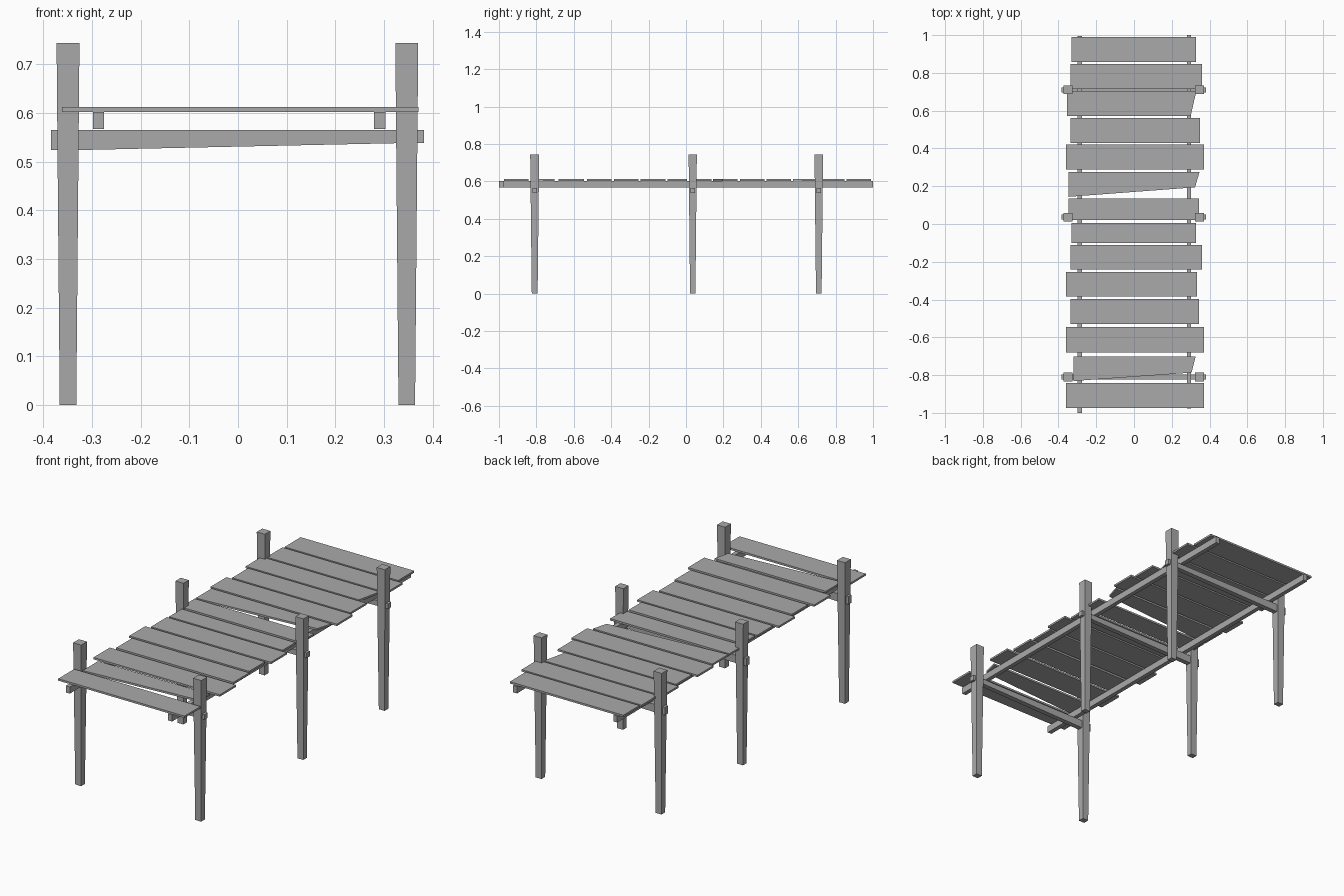
import bpy
import bmesh

cube = bpy.data.objects.get("Cube")
if cube:
    bpy.data.objects.remove(cube, do_unlink=True)

wood = bpy.data.materials.new("grey_wood")
wood.use_nodes = True
GREY = (0.4, 0.4, 0.4, 1)
wood.diffuse_color = GREY
wood.node_tree.nodes["Principled BSDF"].inputs["Base Color"].default_value = GREY


def loft(name, start, end):
    """Solid between two matching outlines."""
    bm = bmesh.new()
    a = [bm.verts.new(p) for p in start]
    b = [bm.verts.new(p) for p in end]
    n = len(a)
    bm.faces.new(a)
    bm.faces.new(b)
    for i in range(n):
        j = (i + 1) % n
        bm.faces.new((a[i], a[j], b[j], b[i]))
    bmesh.ops.recalc_face_normals(bm, faces=bm.faces)
    mesh = bpy.data.meshes.new(name)
    bm.to_mesh(mesh)
    bm.free()
    mesh.materials.append(wood)
    obj = bpy.data.objects.new(name, mesh)
    bpy.context.collection.objects.link(obj)
    return obj


def rect(x, y, hx, hy, z):
    return [(x - hx, y - hy, z), (x + hx, y - hy, z),
            (x + hx, y + hy, z), (x - hx, y + hy, z)]


# Deck planks: back edge, front edge, left end, right end
DECK, THICK = 0.602, 0.01
planks = [
    (0.99, 0.857, -0.33, 0.328), (0.847, 0.714, -0.335, 0.36),
    (0.704, 0.572, -0.356, 0.33), (0.562, 0.43, -0.335, 0.35),
    (0.42, 0.288, -0.361, 0.371), (0.276, 0.144, -0.346, 0.347),
    (0.136, 0.022, -0.346, 0.344), (0.006, -0.1, -0.33, 0.328),
    (-0.11, -0.242, -0.335, 0.36), (-0.253, -0.385, -0.361, 0.334),
    (-0.398, -0.53, -0.335, 0.344), (-0.546, -0.681, -0.361, 0.371),
    (-0.702, -0.831, -0.319, 0.326), (-0.841, -0.973, -0.361, 0.371),
]
# Broken planks: how far the front right corner is cut in x and y
broken = {2: (0.03, 0), 5: (0.024, 0.05), 12: (0.021, 0.044)}
for i, (back, front, x0, x1) in enumerate(planks):
    cx, cy = broken.get(i, (0, 0))
    outline = [(x0, front), (x1 - cx, front + cy), (x1, back), (x0, back)]
    loft(f"plank_{i + 1}", [(x, y, DECK) for x, y in outline],
         [(x, y, DECK + THICK) for x, y in outline])

# Long rails under the deck
for name, x, y0, y1 in (("rail_right", -0.2865, -1, 0.995),
                        ("rail_left", 0.291, -0.978, 1)):
    y, hy = (y0 + y1) / 2, (y1 - y0) / 2
    loft(name, rect(x, y, 0.0115, hy, 0.567), rect(x, y, 0.0115, hy, DECK))

# Tapered posts and the cross beams that run through them
for label, y, hy in (("front", -0.809, 0.024), ("middle", 0.036, 0.022),
                     ("back", 0.71, 0.023)):
    for side, x in (("right", -0.349), ("left", 0.3465)):
        loft(f"post_{label}_{side}", rect(x, y, 0.017, hy * 0.65, 0),
             rect(x, y, 0.0235, hy, 0.744))
    beam = [(-0.384, 0.524), (-0.32, 0.524), (0.33, 0.538),
            (0.382, 0.538), (0.382, 0.565), (-0.384, 0.565)]
    loft(f"cross_beam_{label}", [(x, y - 0.013, z) for x, z in beam],
         [(x, y + 0.013, z) for x, z in beam])
